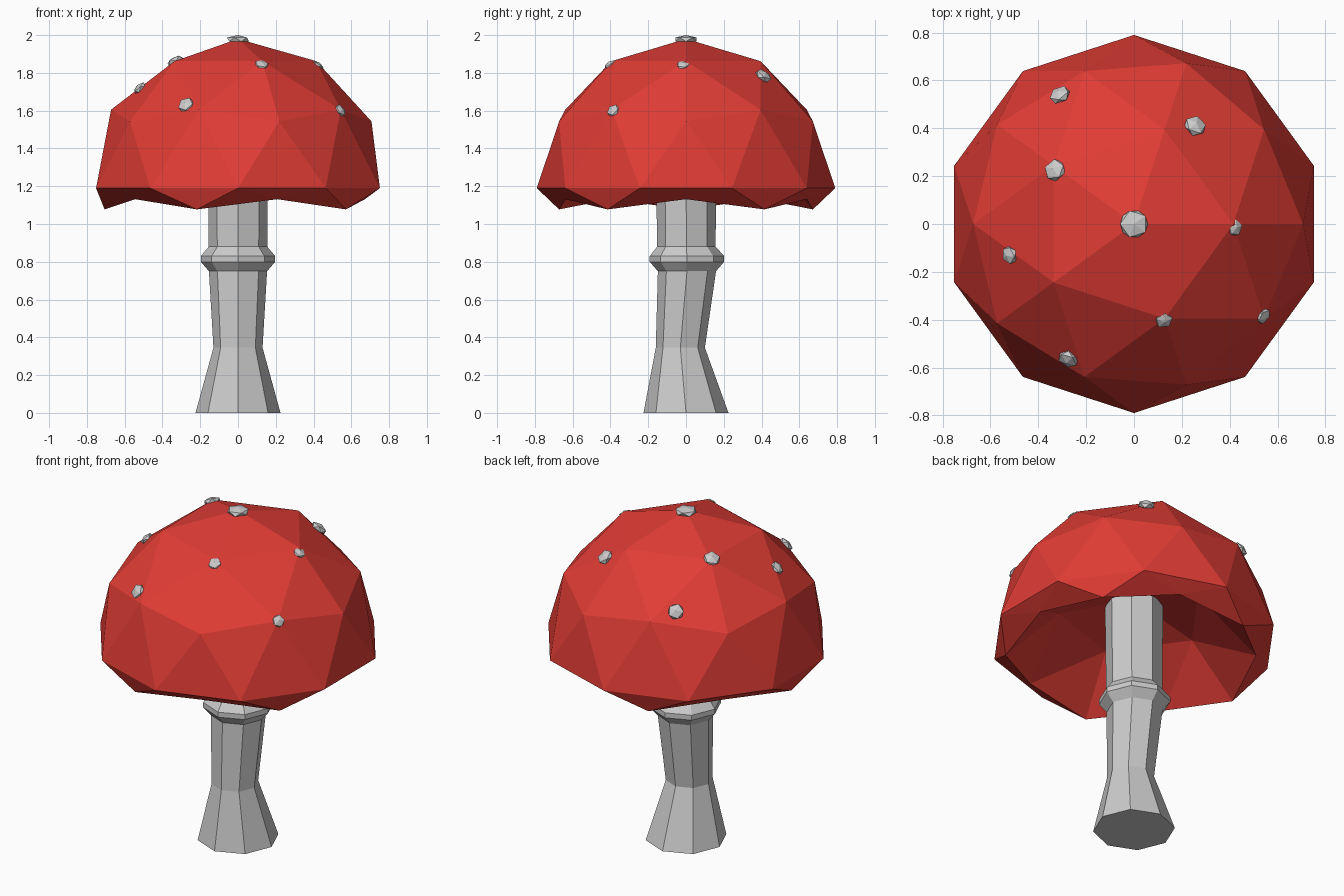
import bpy, bmesh
from math import sin, cos, pi
from mathutils import Vector

if "Cube" in bpy.data.objects:
    bpy.data.objects.remove(bpy.data.objects["Cube"])

R = 0.79
CENTRE = Vector((0, 0, 1.19))

red = bpy.data.materials.new("cap_red")
red.diffuse_color = (0.75, 0.045, 0.035, 1)
red.use_nodes = True
red.node_tree.nodes["Principled BSDF"].inputs["Base Color"].default_value = red.diffuse_color

# Cap: low-poly sphere whose lower half is folded up into a hollow underside
bpy.ops.mesh.primitive_ico_sphere_add(subdivisions=2, radius=R, location=CENTRE)
cap = bpy.context.object
cap.name = "cap"
cap.data.materials.append(red)
for v in cap.data.vertices:
    if v.co.z < -0.05:
        v.co.z = -0.87 * v.co.z - 0.42

# Stem with collar: octagonal rings (z, radius, y offset)
profile = [(0, 0.225, 0), (0.345, 0.13, -0.03), (0.75, 0.154, 0.005),
           (0.80, 0.197, 0.005), (0.83, 0.197, 0.005), (0.88, 0.155, 0.002),
           (1.43, 0.16, 0)]
bm = bmesh.new()
rings = [[bm.verts.new((r * cos(i * pi / 4), r * sin(i * pi / 4) + oy, z))
          for i in range(8)] for z, r, oy in profile]
for a, b in zip(rings, rings[1:]):
    for i in range(8):
        j = (i + 1) % 8
        bm.faces.new((a[i], a[j], b[j], b[i]))
bm.faces.new(rings[0][::-1])
bm.faces.new(rings[-1])
mesh = bpy.data.meshes.new("stem")
bm.to_mesh(mesh)
bm.free()
bpy.context.collection.objects.link(bpy.data.objects.new("stem", mesh))

# Spots: flattened low-poly balls facing outward from the cap
spots = [(0, 0, 1.977, 0.065), (-0.33, 0.225, 1.86, 0.05),
         (-0.31, 0.54, 1.655, 0.048), (0.255, 0.41, 1.785, 0.05),
         (0.42, -0.015, 1.84, 0.038), (0.54, -0.385, 1.60, 0.038),
         (0.125, -0.40, 1.842, 0.04), (-0.275, -0.565, 1.63, 0.047),
         (-0.52, -0.13, 1.72, 0.041)]
for n, (x, y, z, r) in enumerate(spots):
    pos = Vector((x, y, z))
    turn = (pos - CENTRE).to_track_quat('Z', 'Y').to_euler()
    bpy.ops.mesh.primitive_ico_sphere_add(subdivisions=1, radius=r, location=pos, rotation=turn)
    spot = bpy.context.object
    spot.name = f"spot_{n + 1}"
    spot.scale.z = 0.36 if n == 0 else 0.5
